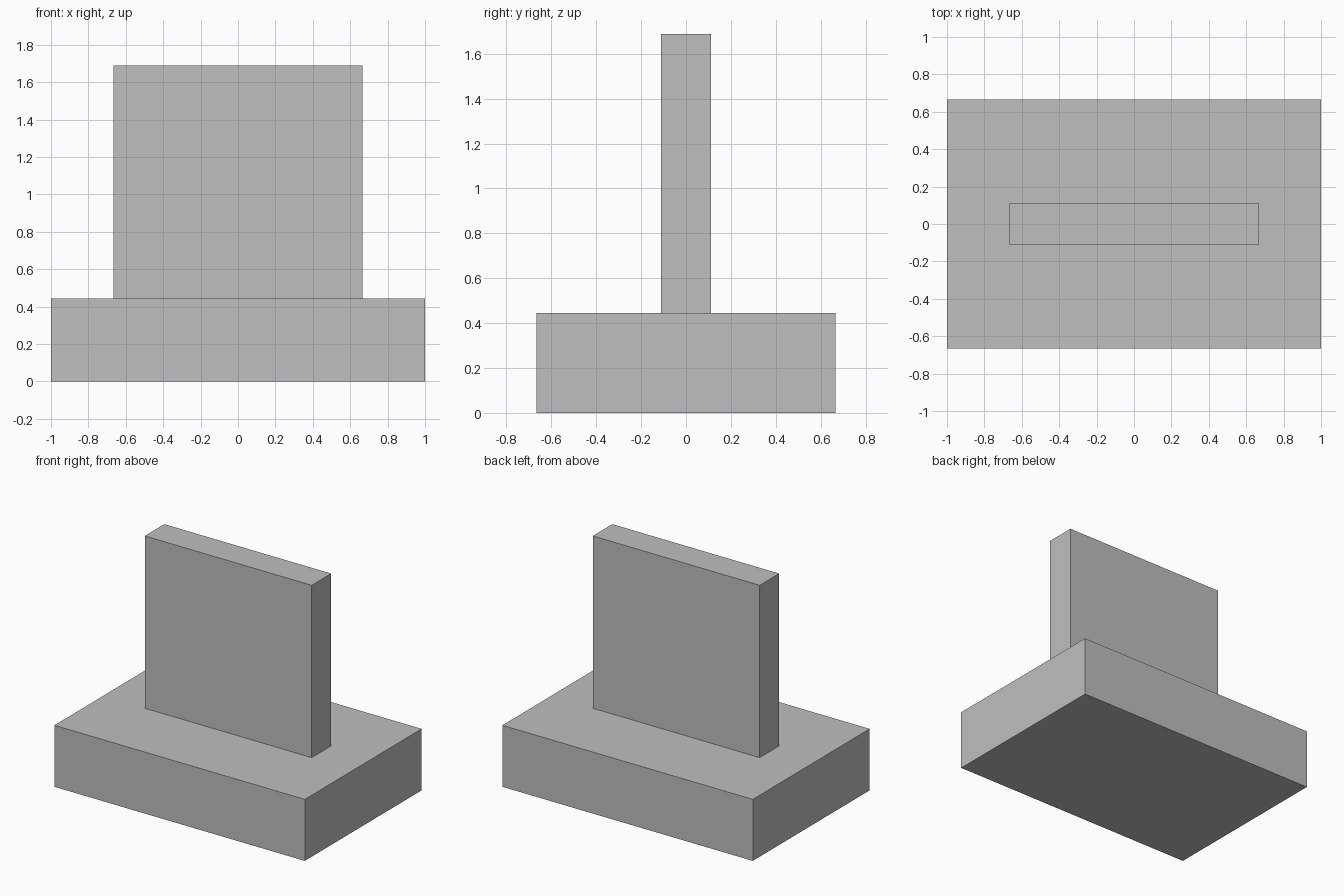
import bpy

cube = bpy.data.objects.get("Cube")
if cube:
    bpy.data.objects.remove(cube, do_unlink=True)

# Single flat grey
grey = bpy.data.materials.new("light_grey")
grey.use_nodes = True
colour = (0.52, 0.52, 0.52, 1)
grey.diffuse_color = colour
grey.node_tree.nodes["Principled BSDF"].inputs["Base Color"].default_value = colour


def block(name, size, bottom):
    """Box centred on x and y, standing on the given height."""
    bpy.ops.mesh.primitive_cube_add(size=1, location=(0, 0, bottom + size[2] / 2))
    obj = bpy.context.object
    obj.name = name
    obj.scale = size
    bpy.ops.object.transform_apply(location=False, rotation=False, scale=True)
    obj.data.materials.append(grey)
    return obj


# Wide slab with a thin upright panel on top
base_height = 0.444
block("base", (2, 1.333, base_height), 0)
block("upright_panel", (1.333, 0.222, 1.244), base_height)
